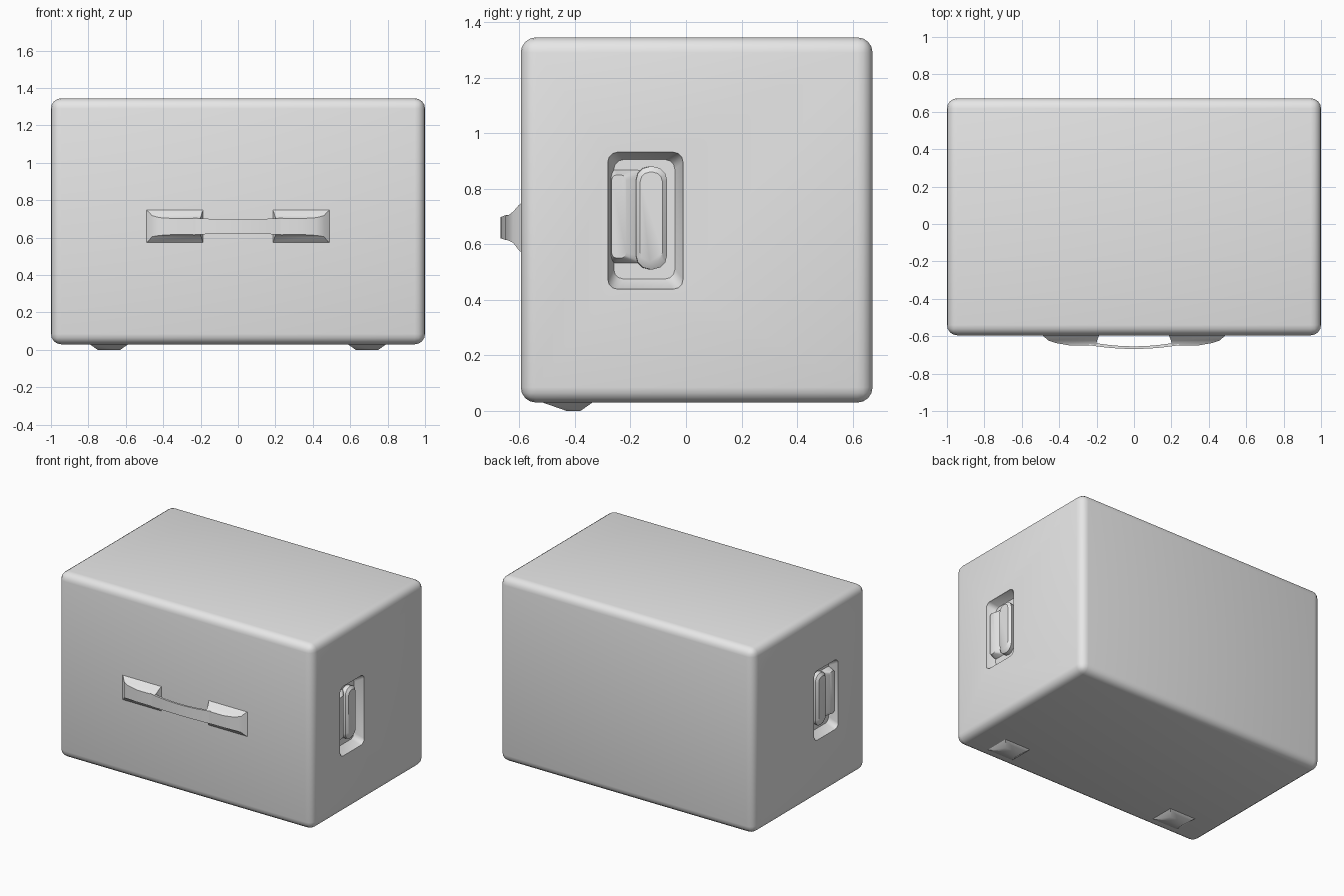
import bpy
import bmesh
import math

cube = bpy.data.objects.get("Cube")
if cube:
    bpy.data.objects.remove(cube, do_unlink=True)

grey = bpy.data.materials.new("case grey")
grey.use_nodes = True
grey.diffuse_color = (0.8, 0.8, 0.8, 1)
grey.node_tree.nodes["Principled BSDF"].inputs["Base Color"].default_value = (0.8, 0.8, 0.8, 1)


def place(u, v, d, axis):
    """Turn section coordinates plus depth along an axis into x, y, z."""
    return {"x": (d, u, v), "y": (u, d, v), "z": (u, v, d)}[axis]


def loft(name, axis, sections):
    """Skin a list of (depth, outline) sections into a closed solid."""
    bm = bmesh.new()
    rings = [[bm.verts.new(place(u, v, d, axis)) for u, v in outline]
             for d, outline in sections]
    n = len(rings[0])
    for a, b in zip(rings, rings[1:]):
        for i in range(n):
            j = (i + 1) % n
            bm.faces.new((a[i], a[j], b[j], b[i]))
    bm.faces.new(rings[0])
    bm.faces.new(rings[-1])
    bmesh.ops.recalc_face_normals(bm, faces=bm.faces)
    mesh = bpy.data.meshes.new(name)
    bm.to_mesh(mesh)
    bm.free()
    obj = bpy.data.objects.new(name, mesh)
    bpy.context.collection.objects.link(obj)
    mesh.materials.append(grey)
    return obj


def rect(u0, u1, v0, v1, r=0.0):
    """Rectangle outline, with rounded corners when r is given."""
    if not r:
        return [(u0, v0), (u1, v0), (u1, v1), (u0, v1)]
    centres = [(u1 - r, v1 - r), (u0 + r, v1 - r), (u0 + r, v0 + r), (u1 - r, v0 + r)]
    pts = []
    for k, (cu, cv) in enumerate(centres):
        for s in range(4):
            a = math.radians(90 * k + 30 * s)
            pts.append((cu + r * math.cos(a), cv + r * math.sin(a)))
    return pts


def bevel(obj, width, segments):
    mod = obj.modifiers.new("bevel", "BEVEL")
    mod.width = width
    mod.segments = segments
    mod.limit_method = "ANGLE"


def apply_modifiers(obj):
    bpy.context.view_layer.update()
    evaluated = obj.evaluated_get(bpy.context.evaluated_depsgraph_get())
    mesh = bpy.data.meshes.new_from_object(evaluated)
    obj.modifiers.clear()
    obj.data = mesh


def smooth(obj, degrees=35):
    bpy.ops.object.select_all(action="DESELECT")
    bpy.context.view_layer.objects.active = obj
    obj.select_set(True)
    bpy.ops.object.shade_smooth_by_angle(angle=math.radians(degrees))


# Rounded case body
body = loft("case_body", "z", [(0.03, rect(-1, 1, -0.595, 0.672)),
                               (1.345, rect(-1, 1, -0.595, 0.672))])
bevel(body, 0.055, 4)
apply_modifiers(body)

# Grip pocket in each side
for side, s in (("left", 1), ("right", -1)):
    pocket = loft(side + "_pocket_cutter", "x", [
        (s * 1.02, rect(-0.285, -0.008, 0.435, 0.935, 0.035)),
        (s * 0.99, rect(-0.28, -0.012, 0.44, 0.93, 0.035)),
        (s * 0.94, rect(-0.26, -0.04, 0.475, 0.905, 0.035))])
    cut = body.modifiers.new("pocket", "BOOLEAN")
    cut.operation = "DIFFERENCE"
    cut.solver = "EXACT"
    cut.object = pocket
    apply_modifiers(body)
    pocket.hide_render = True
    pocket.hide_set(True)
smooth(body)

# Grip in each pocket: a sloped ledge and a bowed bar beside it
for side, s in (("left", 1), ("right", -1)):
    ledge = loft(side + "_grip_ledge", "x", [
        (s * 0.935, rect(-0.275, -0.15, 0.53, 0.87, 0.02)),
        (s * 0.982, rect(-0.268, -0.215, 0.55, 0.85, 0.02))])
    smooth(ledge)
    bar = loft(side + "_grip_bar", "x", [
        (s * 0.935, rect(-0.18, -0.08, 0.51, 0.88, 0.045)),
        (s * 0.97, rect(-0.18, -0.068, 0.51, 0.88, 0.05)),
        (s * 0.985, rect(-0.165, -0.085, 0.535, 0.86, 0.035))])
    smooth(bar)

# Front carrying strap, bowed outward
strap_sections = []
for i in range(13):
    x = -0.24 + 0.04 * i
    bow = 1 - (x / 0.24) ** 2
    strap_sections.append((x, rect(-0.648 - 0.02 * bow, -0.63 - 0.024 * bow,
                                   0.615 + 0.007 * bow, 0.705 - 0.007 * bow)))
strap = loft("front_handle_strap", "x", strap_sections)
smooth(strap)

# Flared mounts at both ends of the strap
for side, s in (("left", 1), ("right", -1)):
    def span(a, b, z0, z1):
        return rect(min(s * a, s * b), max(s * a, s * b), z0, z1)
    mount = loft(side + "_front_handle_mount", "y", [
        (-0.58, span(0.18, 0.51, 0.56, 0.76)),
        (-0.603, span(0.19, 0.48, 0.58, 0.74)),
        (-0.622, span(0.197, 0.46, 0.605, 0.718)),
        (-0.636, span(0.2, 0.42, 0.612, 0.707)),
        (-0.65, span(0.2, 0.34, 0.617, 0.702))])
    smooth(mount)

# Two low feet under the front edge
for side, s in (("left", 1), ("right", -1)):
    foot = loft(side + "_front_foot", "z", [
        (0.045, rect(s * 0.69 - 0.12, s * 0.69 + 0.12, -0.54, -0.32)),
        (0.028, rect(s * 0.69 - 0.1, s * 0.69 + 0.1, -0.51, -0.34)),
        (0.0, rect(s * 0.69 - 0.06, s * 0.69 + 0.06, -0.43, -0.38))])
    smooth(foot)
